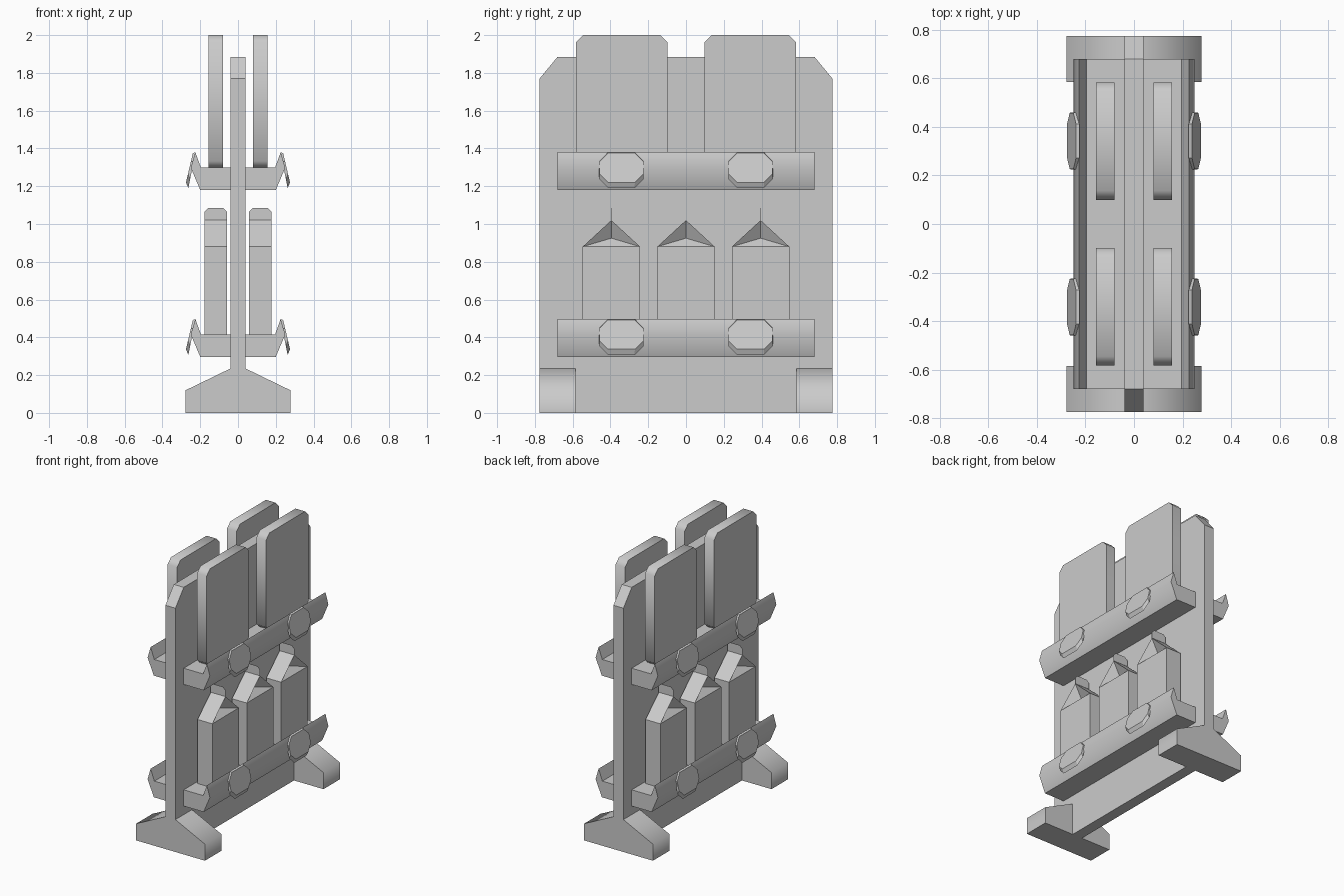
import bpy
from math import radians

cube = bpy.data.objects.get("Cube")
if cube:
    bpy.data.objects.remove(cube, do_unlink=True)

grey = bpy.data.materials.new("plain grey")
grey.use_nodes = True
GREY = (0.6, 0.6, 0.6, 1)
grey.diffuse_color = GREY
grey.node_tree.nodes["Principled BSDF"].inputs["Base Color"].default_value = GREY


def make(name, verts, faces, smooth=0):
    """Mesh object; edges gentler than the smooth angle are shaded smooth."""
    mesh = bpy.data.meshes.new(name)
    mesh.from_pydata(verts, [], faces)
    mesh.materials.append(grey)
    obj = bpy.data.objects.new(name, mesh)
    bpy.context.collection.objects.link(obj)
    bpy.context.view_layer.objects.active = obj
    bpy.ops.object.select_all(action='DESELECT')
    obj.select_set(True)
    bpy.ops.object.mode_set(mode='EDIT')
    bpy.ops.mesh.select_all(action='SELECT')
    bpy.ops.mesh.normals_make_consistent(inside=False)
    bpy.ops.object.mode_set(mode='OBJECT')
    if smooth:
        bpy.ops.object.shade_smooth_by_angle(angle=radians(smooth))
    return obj


def loft(name, ring_a, ring_b, smooth=0):
    """Closed solid between two matching rings of points."""
    n = len(ring_a)
    sides = [(i, (i + 1) % n, n + (i + 1) % n, n + i) for i in range(n)]
    caps = [tuple(range(n)), tuple(range(n, 2 * n))]
    return make(name, ring_a + ring_b, sides + caps, smooth)


def prism_x(name, yz, x0, x1, smooth=0):
    return loft(name, [(x0, y, z) for y, z in yz], [(x1, y, z) for y, z in yz], smooth)


def prism_y(name, xz, y0, y1, smooth=0):
    return loft(name, [(x, y0, z) for x, z in xz], [(x, y1, z) for x, z in xz], smooth)


def octagon(y0, y1, z0, z1, c):
    return [(y0 + c, z0), (y1 - c, z0), (y1, z0 + c), (y1, z1 - c),
            (y1 - c, z1), (y0 + c, z1), (y0, z1 - c), (y0, z0 + c)]


def clip(name, s, yc, z):
    """Tilted eight-sided plate hooked over a shelf lip."""
    back = [(s * (0.225 + 0.2 * (0.2 - h)), y, z + h)
            for y, h in octagon(yc - 0.118, yc + 0.118, 0.01, 0.2, 0.048)]
    front = [(s * (0.239 + 0.235 * (0.195 - h)), y, z + h)
             for y, h in octagon(yc - 0.116, yc + 0.116, 0.04, 0.195, 0.045)]
    loft(name, back, front)


def carton(name, s, yc):
    """Box with a gable top, folded-in gable ends and a thin top fin."""
    a, b, w = s * 0.058, s * 0.177, 0.152
    base, eave, ridge, fold, inset = 0.4, 0.88, 1.02, 0.925, s * 0.05
    verts = [(x, yc + y, z) for z in (base, eave) for x, y in
             ((a, -w), (b, -w), (b, w), (a, w))]
    verts += [(a, yc, ridge), (b, yc, ridge), (a + inset, yc, fold), (b - inset, yc, fold)]
    faces = [(0, 1, 2, 3), (0, 1, 5, 4), (1, 2, 6, 5), (2, 3, 7, 6), (3, 0, 4, 7),
             (4, 5, 9, 8), (7, 6, 9, 8),
             (5, 6, 11), (5, 9, 11), (6, 9, 11), (4, 7, 10), (4, 8, 10), (7, 8, 10)]
    make(name, verts, faces)
    fin = [(a, ridge), (b, ridge), (b, 1.065), (b - s * 0.02, 1.085),
           (a + s * 0.02, 1.085), (a, 1.065)]
    prism_y(name + "_fin", fin, yc - 0.001, yc + 0.001)


# Upright centre panel with cut top corners
prism_x("centre_panel", [(-0.775, 0), (0.775, 0), (0.775, 1.77), (0.68, 1.885),
                         (-0.68, 1.885), (-0.775, 1.77)], -0.04, 0.04)

# Feet at both ends
foot = [(-0.277, 0), (0.277, 0), (0.277, 0.12), (0.04, 0.235), (-0.04, 0.235), (-0.277, 0.12)]
for end, y in (("front", -0.68), ("back", 0.68)):
    prism_y(end + "_foot", foot, y - 0.095, y + 0.095, 67)

shelf = [(0.03, 0), (0.2, 0), (0.25, 0.118), (0.226, 0.2), (0.196, 0.118), (0.03, 0.118)]
for side, s in (("left", 1), ("right", -1)):
    # Lipped shelves with their clips
    for level, z in (("lower", 0.297), ("upper", 1.18)):
        prism_y(f"{side}_{level}_shelf", [(s * x, z + h) for x, h in shelf], -0.68, 0.68, 67)
        for end, y in (("front", -0.342), ("back", 0.342)):
            clip(f"{side}_{level}_{end}_clip", s, y, z)
    # Tall boards on the upper shelf
    for end, y in (("front", -0.341), ("back", 0.341)):
        prism_x(f"{side}_{end}_board", octagon(y - 0.242, y + 0.242, 1.295, 2.0, 0.038),
                s * 0.08, s * 0.157, 50)
    # Cartons on the lower shelf
    for i, y in enumerate((-0.395, 0, 0.395)):
        carton(f"{side}_carton_{i + 1}", s, y)
